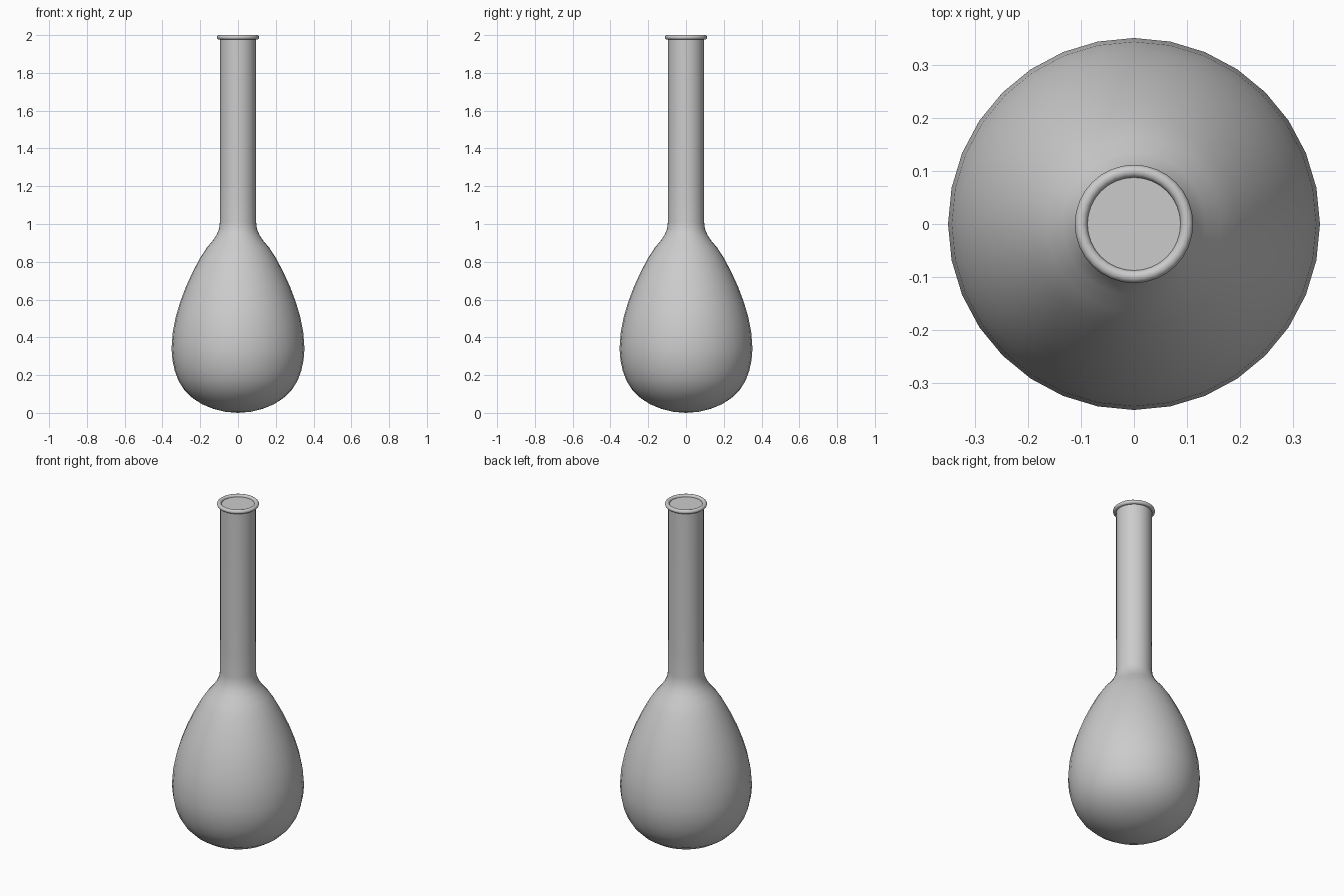
import bpy
import bmesh
import math
from mathutils import Matrix, Vector

cube = bpy.data.objects.get("Cube")
if cube:
    bpy.data.objects.remove(cube, do_unlink=True)

SIDES = 32

grey = bpy.data.materials.new("light_grey")
grey.use_nodes = True
colour = (0.6, 0.6, 0.6, 1)
grey.diffuse_color = colour
grey.node_tree.nodes["Principled BSDF"].inputs["Base Color"].default_value = colour


def lathe(name, profile, closed=False):
    """Revolve a (radius, height) profile around z."""
    bm = bmesh.new()
    verts = [bm.verts.new((r, 0, z)) for r, z in profile]
    edges = [bm.edges.new(pair) for pair in zip(verts, verts[1:])]
    if closed:
        edges.append(bm.edges.new((verts[-1], verts[0])))
    bmesh.ops.spin(bm, geom=verts + edges, cent=(0, 0, 0), axis=(0, 0, 1),
                   angle=math.tau, steps=SIDES)
    bmesh.ops.remove_doubles(bm, verts=bm.verts, dist=0.0001)
    bmesh.ops.recalc_face_normals(bm, faces=bm.faces)
    mesh = bpy.data.meshes.new(name)
    bm.to_mesh(mesh)
    bm.free()
    mesh.materials.append(grey)
    obj = bpy.data.objects.new(name, mesh)
    bpy.context.collection.objects.link(obj)
    bpy.ops.object.select_all(action="DESELECT")
    obj.select_set(True)
    bpy.context.view_layer.objects.active = obj
    bpy.ops.object.shade_smooth_by_angle(angle=math.radians(40))
    return obj


# Egg-shaped bulb, shoulder and neck, closed just below the mouth
lathe("flask_body", [
    (0, 0), (0.07, 0.006), (0.13, 0.021), (0.19, 0.046), (0.24, 0.078),
    (0.285, 0.122), (0.315, 0.17), (0.335, 0.223), (0.347, 0.28),
    (0.352, 0.34), (0.345, 0.43), (0.329, 0.51), (0.305, 0.59),
    (0.275, 0.67), (0.238, 0.75), (0.198, 0.825), (0.165, 0.875),
    (0.135, 0.91), (0.114, 0.942), (0.1, 0.975), (0.096, 1.01),
    (0.096, 1.15), (0.095, 1.2), (0.095, 1.988), (0, 1.988),
])

# Rounded lip around the mouth
RIM, BEAD = 0.1, 0.012
ring = [(RIM + BEAD * math.cos(a), 2 - BEAD + BEAD * math.sin(a))
        for a in (math.tau * i / 12 for i in range(12))]
lathe("mouth_rim", ring, closed=True)
